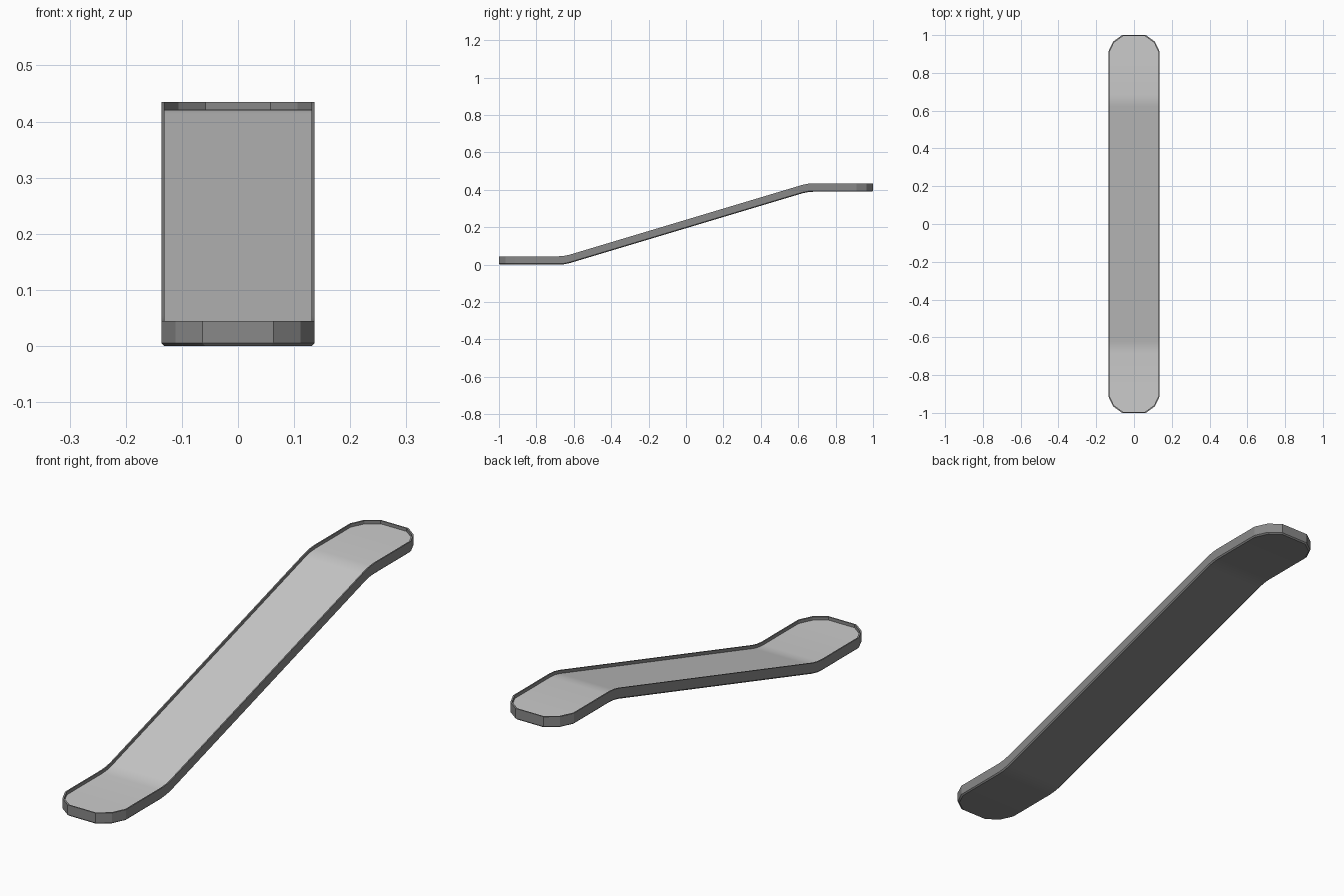
import bpy, bmesh, math

if "Cube" in bpy.data.objects:
    bpy.data.objects.remove(bpy.data.objects["Cube"])

# Half plan: (y, half width, path height) from the low end to the high end
H = 0.39
low = [(-1, .063, 0), (-.965, .111, 0), (-.912, .136, 0),
       (-.68, .136, 0), (-.65, .136, .0025), (-.62, .136, .009)]
stations = low + [(-y, w, H - z) for y, w, z in reversed(low)]

# Section layers: (inset, height) for bottom, chamfer, rim outside, rim inside, floor
layers = [(.005, 0), (0, .005), (0, .045), (.005, .045), (.005, .032)]

bm = bmesh.new()
n = len(stations)


def ring(inset, height):
    """One closed outline following the bent path."""
    pts = []
    for y, w, z in stations:
        yy = math.copysign(abs(y) - inset, y) if abs(y) > .9 else y
        pts.append((w - inset, yy, z + height))
    pts += [(-x, y, z) for x, y, z in reversed(pts)]
    return [bm.verts.new(p) for p in pts]


rings = [ring(*layer) for layer in layers]

# Walls, rim and chamfer between neighbouring outlines
for a, b in zip(rings, rings[1:]):
    for i in range(2 * n):
        j = (i + 1) % (2 * n)
        bm.faces.new((a[i], a[j], b[j], b[i]))

# Dark underside (slot 0) and lighter recessed floor (slot 1)
for slot, r in enumerate((rings[0], rings[-1])):
    for i in range(n - 1):
        face = bm.faces.new((r[i], r[i + 1], r[2 * n - 2 - i], r[2 * n - 1 - i]))
        face.material_index = slot

bmesh.ops.recalc_face_normals(bm, faces=bm.faces)
mesh = bpy.data.meshes.new("ramp_tray")
bm.to_mesh(mesh)
bm.free()
tray = bpy.data.objects.new("ramp_tray", mesh)
bpy.context.collection.objects.link(tray)

# Dark shell and lighter floor
for name, g in (("dark_shell", .25), ("light_floor", .56)):
    mat = bpy.data.materials.new(name)
    mat.diffuse_color = (g, g, g, 1)
    mat.use_nodes = True
    mat.node_tree.nodes["Principled BSDF"].inputs["Base Color"].default_value = mat.diffuse_color
    mesh.materials.append(mat)

# Soft bends, crisp corner facets
bpy.context.view_layer.objects.active = tray
tray.select_set(True)
bpy.ops.object.shade_smooth_by_angle(angle=math.radians(20))
